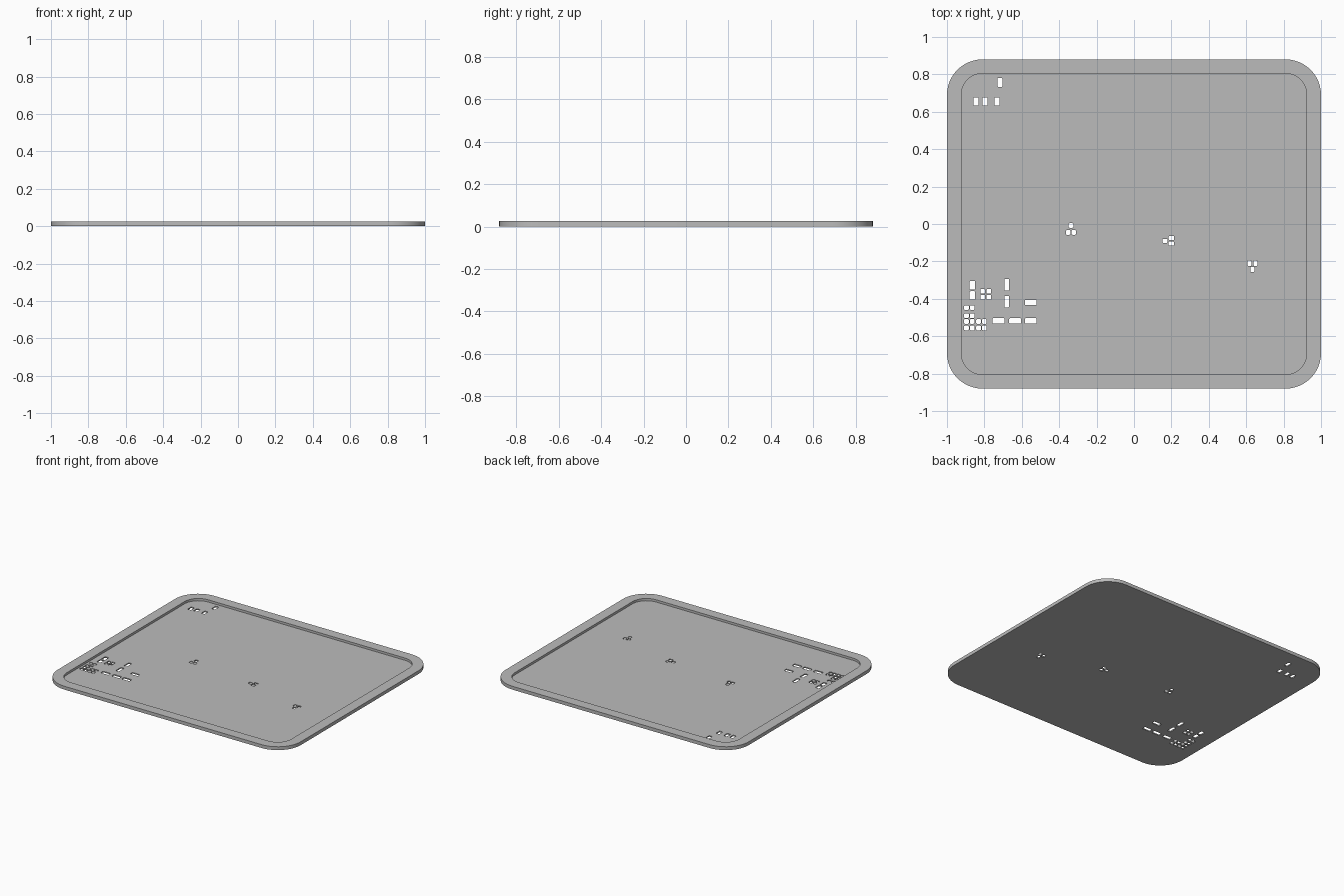
import bpy
import bmesh
import math

default = bpy.data.objects.get("Cube")
if default:
    bpy.data.objects.remove(default, do_unlink=True)

HEIGHT, FLOOR = 0.025, 0.008

# Single grey material
grey = bpy.data.materials.new("grey plastic")
grey.use_nodes = True
colour = (0.5, 0.5, 0.5, 1)
grey.diffuse_color = colour
grey.node_tree.nodes["Principled BSDF"].inputs["Base Color"].default_value = colour


def ring(bm, cx, cy, half_x, half_y, radius, z, steps):
    """Vertices of a rounded rectangle, counter-clockwise."""
    verts = []
    for quarter, (sx, sy) in enumerate([(1, 1), (-1, 1), (-1, -1), (1, -1)]):
        for i in range(steps + 1):
            a = math.pi / 2 * (quarter + i / steps)
            verts.append(bm.verts.new((
                cx + sx * (half_x - radius) + radius * math.cos(a),
                cy + sy * (half_y - radius) + radius * math.sin(a), z)))
    return verts


def skin(bm, rings):
    """Close the first and last ring and bridge the ones between."""
    bm.faces.new(rings[0][::-1])
    bm.faces.new(rings[-1])
    for low, high in zip(rings, rings[1:]):
        for i in range(len(low)):
            j = (i + 1) % len(low)
            bm.faces.new((low[i], low[j], high[j], high[i]))


def make_object(name, bm):
    bmesh.ops.recalc_face_normals(bm, faces=bm.faces)
    mesh = bpy.data.meshes.new(name)
    bm.to_mesh(mesh)
    bm.free()
    mesh.materials.append(grey)
    obj = bpy.data.objects.new(name, mesh)
    bpy.context.collection.objects.link(obj)
    return obj


# Tray: flat base, outer wall, raised rim and recessed floor
bm = bmesh.new()
outer = (0, 0, 1, 0.88, 0.19)
inner = (0, 0, 0.923, 0.805, 0.113)
skin(bm, [ring(bm, *outer, 0, 12), ring(bm, *outer, HEIGHT, 12),
          ring(bm, *inner, HEIGHT, 12), ring(bm, *inner, FLOOR, 12)])
tray = make_object("tray", bm)

# Slot groups: width, length, x positions, y positions
SMALL = 0.025
slots = [
    # back right corner
    (0.027, 0.048, [-0.717], [0.757]),
    (0.027, 0.043, [-0.845, -0.797, -0.733], [0.655]),
    # three clusters across the middle
    (SMALL, SMALL, [-0.337], [-0.008]),
    (SMALL, SMALL, [-0.352, -0.322], [-0.045]),
    (0.028, 0.022, [0.166], [-0.09]),
    (0.03, 0.022, [0.2], [-0.075, -0.105]),
    (0.022, 0.028, [0.617, 0.649], [-0.21]),
    (0.022, 0.028, [0.633], [-0.243]),
    # front right group
    (0.03, 0.046, [-0.864], [-0.328, -0.382]),
    (SMALL, SMALL, [-0.809, -0.776], [-0.36, -0.391]),
    (0.026, 0.062, [-0.68], [-0.325, -0.415]),
    (0.062, 0.028, [-0.552], [-0.42]),
    (0.064, 0.03, [-0.725, -0.635, -0.552], [-0.518]),
    (SMALL, SMALL, [-0.896, -0.865], [-0.447, -0.49]),
    (SMALL, SMALL, [-0.896, -0.865, -0.831, -0.8], [-0.521, -0.556]),
]
bm = bmesh.new()
for width, length, xs, ys in slots:
    for x in xs:
        for y in ys:
            shape = (x, y, width / 2, length / 2, 0.005)
            skin(bm, [ring(bm, *shape, -HEIGHT, 2), ring(bm, *shape, HEIGHT, 2)])
cutter = make_object("slot_cutter", bm)
cutter.hide_render = True

# Cut the slots through the floor
cut = tray.modifiers.new("slots", 'BOOLEAN')
cut.operation = 'DIFFERENCE'
cut.solver = 'EXACT'
cut.object = cutter
bpy.ops.object.select_all(action='DESELECT')
tray.select_set(True)
bpy.context.view_layer.objects.active = tray
bpy.ops.object.modifier_apply(modifier=cut.name)
bpy.data.objects.remove(cutter, do_unlink=True)

# Smooth rounded corners, keep the rim crisp
bpy.ops.object.shade_smooth_by_angle(angle=math.radians(30))
